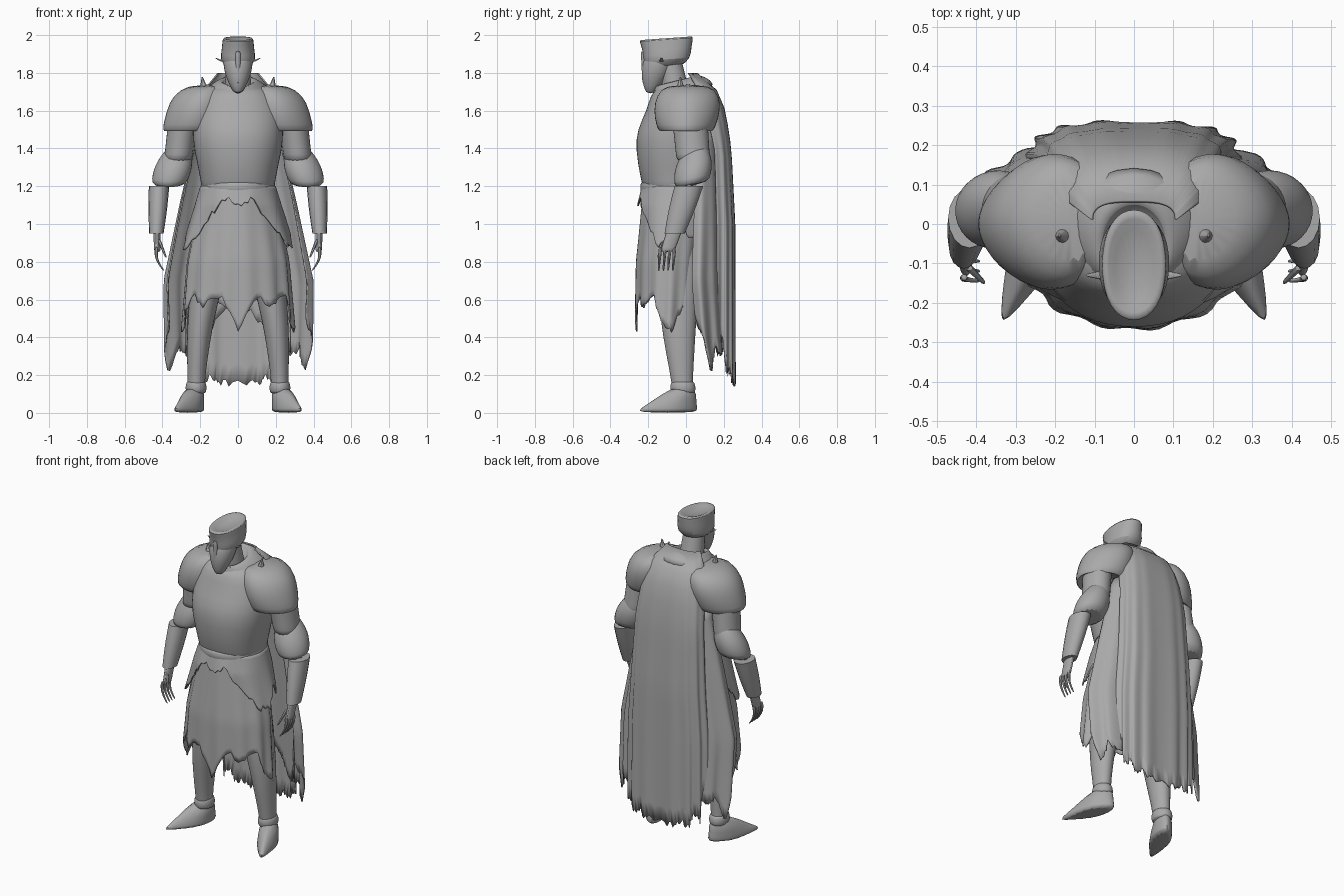
import bpy, bmesh, math, random
from math import cos, sin, radians, pi
from mathutils import Vector

random.seed(4)
if "Cube" in bpy.data.objects:
    bpy.data.objects.remove(bpy.data.objects["Cube"])

shade = 0.4
grey = (shade, shade, shade, 1)
material = bpy.data.materials.new("stone grey")
material.use_nodes = True
material.diffuse_color = grey
shader = next(n for n in material.node_tree.nodes if n.type == "BSDF_PRINCIPLED")
shader.inputs["Base Color"].default_value = grey


def mix(start, end, t):
    return start + (end - start) * t


def oval(angle, width, depth, power):
    """Point on a superellipse."""
    c, s = cos(angle), sin(angle)
    return (math.copysign(abs(c) ** (2 / power), c) * width,
            math.copysign(abs(s) ** (2 / power), s) * depth)


def finish(name, bm, mirror=False, rounded=True, thickness=0):
    """Turn a bmesh into a smooth-shaded object with its modifiers."""
    bmesh.ops.recalc_face_normals(bm, faces=bm.faces)
    mesh = bpy.data.meshes.new(name)
    bm.to_mesh(mesh)
    bm.free()
    mesh.materials.append(material)
    part = bpy.data.objects.new(name, mesh)
    bpy.context.collection.objects.link(part)
    bpy.ops.object.select_all(action="DESELECT")
    part.select_set(True)
    bpy.context.view_layer.objects.active = part
    bpy.ops.object.shade_smooth_by_angle(angle=radians(50))
    if mirror:
        part.modifiers.new("mirror", "MIRROR").use_mirror_merge = False
    if thickness:
        part.modifiers.new("thickness", "SOLIDIFY").thickness = thickness
    if rounded:
        part.modifiers.new("rounding", "SUBSURF").levels = 1
    return part


def loft(name, rings, sides=16, power=2, tilt=0, mirror=False, rounded=True):
    """Skin horizontal rings, each given as centre, width and depth."""
    bm = bmesh.new()
    loops = []
    for centre, width, depth in rings:
        loop = []
        for i in range(sides):
            x, y = oval(2 * pi * i / sides, width, depth, power)
            loop.append(bm.verts.new(Vector(centre) + Vector((x, y, tilt * y))))
        loops.append(loop)
    for lower, upper in zip(loops, loops[1:]):
        for i in range(sides):
            j = (i + 1) % sides
            bm.faces.new((lower[i], lower[j], upper[j], upper[i]))
    bm.faces.new(loops[0])
    bm.faces.new(loops[-1])
    return finish(name, bm, mirror, rounded)


def limb(name, start, end, thick, thin, depth=1.0, bulge=0.0, bow=0.0,
         steps=5, mirror=True, **options):
    """Tapered rounded part; bulge swells its middle, bow bends it sideways."""
    rings = []
    for i in range(steps + 1):
        t = i / steps
        swell = sin(pi * t)
        centre = Vector(start).lerp(Vector(end), t)
        centre.x += bow * swell
        radius = mix(thick, thin, t) + bulge * swell
        rings.append((centre, radius, radius * depth))
    return loft(name, rings, mirror=mirror, **options)


def trunk(rows):
    """Rings centred on the body from height, centre y, width and depth."""
    return [((0, y, z), width, depth) for z, y, width, depth in rows]


def section(rows, z):
    """Interpolate rows listed from the top down."""
    for above, below in zip(rows, rows[1:]):
        if z >= below[0]:
            break
    t = (above[0] - z) / (above[0] - below[0])
    return [mix(a, b, t) for a, b in zip(above[1:], below[1:])]


def cloth(name, rows, middle, spread, hem, power=2, pleats=9, fold=0.03,
          columns=80, levels=18):
    """Hang a torn sheet; hem lists its lowest heights from the middle outward."""
    bm = bmesh.new()
    grid = []
    top = rows[0][0]
    for i in range(columns + 1):
        offset = mix(-spread, spread, i / columns)
        angle = radians(middle + offset)
        place = abs(offset) / spread * (len(hem) - 1)
        k = min(int(place), len(hem) - 2)
        low = mix(hem[k], hem[k + 1], place - k) + random.uniform(-0.02, 0.02)
        column = []
        for j in range(levels + 1):
            t = j / levels
            z = mix(top, low, t)
            y_centre, width, depth = section(rows, z)
            wave = 1 + fold * t * sin(pleats * angle + 0.6)
            x, y = oval(angle, width * wave, depth * wave, power)
            column.append(bm.verts.new((x, y_centre + y, z)))
        grid.append(column)
    for left, right in zip(grid, grid[1:]):
        for j in range(levels):
            bm.faces.new((left[j], right[j], right[j + 1], left[j + 1]))
    bmesh.ops.remove_doubles(bm, verts=bm.verts, dist=0.0005)
    return finish(name, bm, rounded=False, thickness=0.008)


# Head: neck, tapering face mask and shallow-topped helmet
limb("neck", (0, -.05, 1.68), (0, -.09, 1.9), .075, .06, mirror=False)
limb("face_mask", (0, -.19, 1.69), (0, -.13, 1.9), .02, .08, depth=1.1,
     bulge=.02, mirror=False)
limb("nose_guard", (0, -.22, 1.74), (0, -.225, 1.92), .012, .016, sides=8,
     mirror=False)
loft("helmet", trunk([(1.82, -.12, .06, .09), (1.87, -.1, .1, .13),
                      (1.93, -.1, .085, .13), (1.985, -.105, .085, .15),
                      (1.985, -.105, .07, .13), (1.96, -.11, .03, .06)]),
     power=2.2, tilt=.07)
limb("brow_spike", (.08, -.13, 1.86), (.12, -.13, 1.88), .015, .004, sides=6)

# Torso, belt and raised collar
loft("torso", trunk([(1.1, -.04, .2, .16), (1.22, -.05, .19, .19),
                     (1.4, -.05, .24, .22), (1.5, -.05, .24, .21),
                     (1.6, -.02, .24, .19), (1.68, -.01, .21, .18),
                     (1.74, -.01, .14, .14)]),
     sides=24, power=2.2)
limb("belt", (0, -.045, 1.16), (0, -.045, 1.23), .19, .19, bulge=.01,
     sides=24, mirror=False)
loft("collar", trunk([(1.67, -.01, .21, .18), (1.73, -.02, .15, .15),
                      (1.76, -.05, .1, .12), (1.76, -.05, .08, .1),
                      (1.72, -.05, .07, .08)]), sides=24, tilt=.25)

# Shoulders, sleeves, bare forearm bones and bracers
loft("shoulder_pad", [((.25, 0, 1.52), .11, .11), ((.24, 0, 1.48), .16, .14),
                      ((.23, 0, 1.52), .17, .16), ((.21, .005, 1.6), .17, .18),
                      ((.19, .01, 1.68), .16, .17), ((.16, .01, 1.74), .1, .12)],
     sides=20, power=1.8, mirror=True)
limb("shoulder_spike", (.18, -.03, 1.72), (.19, -.03, 1.78), .025, .003, sides=6)
limb("upper_sleeve", (.29, .02, 1.56), (.32, .04, 1.32), .08, .075, depth=1.2)
limb("sleeve_cuff", (.31, .05, 1.42), (.37, .03, 1.2), .05, .09, bulge=.03,
     tilt=.2)
for side in (-.02, .02):
    limb("forearm_bone", (.38 + side, .03, 1.3), (.42 + side, 0, 1.1), .014, .014,
         sides=8)
limb("bracer", (.418, .015, 1.2), (.432, -.06, .95), .054, .038, depth=1.4,
     bulge=.003, rounded=False)

# Bony hands
limb("palm", (.43, -.06, .97), (.427, -.1, .85), .02, .018, depth=2.2, sides=10)
for finger in range(4):
    y = -.06 - .025 * finger
    limb("finger", (.43, y, .88), (.39, y - .01, .75), .012, .005, bow=.02, sides=6)
limb("thumb", (.42, -.11, .92), (.38, -.15, .82), .012, .006, sides=6)

# Legs, boot cuffs and pointed shoes
loft("leg", [((.12, -.04, 1), .1, .12), ((.17, -.04, .65), .085, .11),
             ((.2, -.04, .48), .07, .095), ((.215, -.03, .3), .057, .075),
             ((.222, -.02, .16), .045, .055), ((.222, -.015, .08), .05, .06)],
     mirror=True)
limb("boot_cuff", (.222, -.015, .1), (.222, -.018, .17), .05, .048, depth=1.2,
     bulge=.008)
shoe = loft("shoe", [((0, -.105, 0), .066, .17), ((0, -.105, .02), .066, .175),
                     ((0, -.07, .06), .062, .13), ((0, -.01, .14), .05, .07)],
            power=1.8, mirror=True)
turn = radians(24)
for vertex in shoe.data.vertices:  # narrow the toe, then turn it outward
    x, y = vertex.co.x, vertex.co.y
    x *= min(1, max(.45, 1.15 + y * 2.6))
    vertex.co.x = .224 + x * cos(turn) - y * sin(turn)
    vertex.co.y = x * sin(turn) + y * cos(turn)

# Torn skirt and hip guard
cloth("skirt", [(1.2, -.045, .19, .18), (.8, -.085, .27, .18), (.4, -.1, .3, .17)],
      -90, 180, [.43, .62, .57, .63, .47, .43, .6, .5, .6, .5],
      power=1.9, pleats=13)
cloth("hip_guard", [(1.2, -.045, .2, .19), (1.1, -.05, .23, .21),
                    (.8, -.06, .32, .19)],
      -90, 180, [1.11, 1.13, 1.03, .9, .87, 1, .9, 1, .9, 1], fold=.02)

# Narrow back cape with wide torn drapes at its sides
cloth("cape", [(1.8, 0, .11, .06), (1.74, .03, .17, .12), (1.6, .08, .21, .13),
               (1.4, .13, .23, .11), (1, .14, .25, .12), (.7, .14, .27, .12),
               (.1, .14, .27, .12)],
      90, 85, [.16, .16, .19, .16, .25, .2, .4, .3],
      power=3, pleats=15, fold=.04)
cloth("side_drape", [(1.5, .08, .22, .1), (1.1, .07, .31, .13),
                     (.7, .06, .39, .15), (.2, .1, .38, .13)],
      90, 102, [.6, .5, .4, .3, .35, .22, .4, .5],
      power=2, pleats=11, fold=.04)
